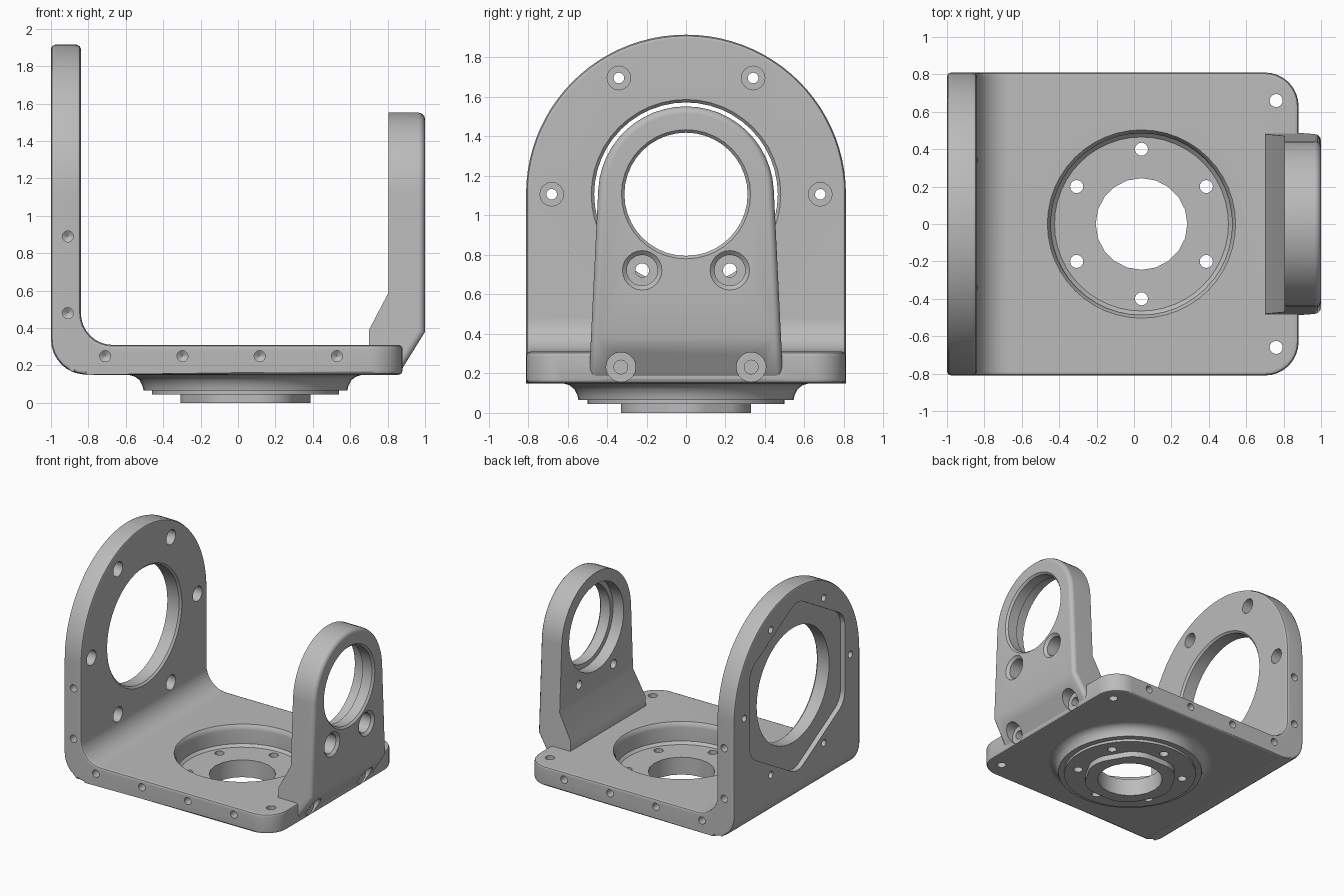
import bpy, bmesh
from math import cos, sin, pi, radians
from mathutils import Vector, Matrix

cube = bpy.data.objects.get("Cube")
if cube:
    bpy.data.objects.remove(cube, do_unlink=True)

metal = bpy.data.materials.new("grey_metal")
metal.use_nodes = True
GREY = (0.5, 0.5, 0.5, 1)
metal.diffuse_color = GREY
metal.node_tree.nodes["Principled BSDF"].inputs["Base Color"].default_value = GREY

AXIS_Z = 1.107      # height of the pivot axis
HUB_X = 0.04        # centre of the round base hub


def prism(points, axis, lo, hi):
    """Extrude a flat outline along one axis."""
    place = {"x": lambda a, b, d: (d, a, b),
             "y": lambda a, b, d: (a, d, b),
             "z": lambda a, b, d: (a, b, d)}[axis]
    bm = bmesh.new()
    ends = [[bm.verts.new(place(a, b, d)) for a, b in points] for d in (lo, hi)]
    n = len(points)
    for ring in ends:
        bm.faces.new(ring)
    for i in range(n):
        j = (i + 1) % n
        bm.faces.new((ends[0][i], ends[0][j], ends[1][j], ends[1][i]))
    bmesh.ops.recalc_face_normals(bm, faces=bm.faces)
    return bm


def turned(bm, profile, loc, axis=(0, 0, 1), seg=16):
    """Add a solid of revolution given as (radius, height) steps."""
    mat = Matrix.Translation(loc) @ Vector(axis).to_track_quat("Z", "Y").to_matrix().to_4x4()
    rings = [[bm.verts.new(mat @ Vector((r * cos(2 * pi * i / seg), r * sin(2 * pi * i / seg), h)))
              for i in range(seg)] for r, h in profile]
    for a, b in zip(rings, rings[1:]):
        for i in range(seg):
            j = (i + 1) % seg
            bm.faces.new((a[i], a[j], b[j], b[i]))
    bm.faces.new(rings[0])
    bm.faces.new(rings[-1])
    bmesh.ops.recalc_face_normals(bm, faces=bm.faces)
    return bm


def round_edges(bm, test, offset, seg):
    bm.normal_update()
    edges = [e for e in bm.edges if test(e, *(v.co for v in e.verts))]
    bmesh.ops.bevel(bm, geom=edges, offset=offset, offset_type="OFFSET", segments=seg,
                    profile=0.5, affect="EDGES", clamp_overlap=False)
    bm.normal_update()


def sharp(e):
    return len(e.link_faces) == 2 and e.calc_face_angle() > radians(50)


def hexagon(apothem, centre, turn, axis, lo, hi, corner):
    """Hexagonal prism with rounded corners."""
    r = apothem / cos(pi / 6)
    pts = [(centre[0] + r * cos(turn + k * pi / 3), centre[1] + r * sin(turn + k * pi / 3))
           for k in range(6)]
    bm = prism(pts, axis, lo, hi)
    k = "xyz".index(axis)
    round_edges(bm, lambda e, a, b: abs(a[k] - b[k]) > 0.01, corner, 5)
    return bm


def make(name, bm):
    mesh = bpy.data.meshes.new(name)
    bm.to_mesh(mesh)
    bm.free()
    obj = bpy.data.objects.new(name, mesh)
    bpy.context.scene.collection.objects.link(obj)
    return obj


def bake(obj):
    """Replace the mesh with its modified result."""
    bpy.context.view_layer.update()
    graph = bpy.context.evaluated_depsgraph_get()
    mesh = bpy.data.meshes.new_from_object(obj.evaluated_get(graph))
    obj.modifiers.clear()
    obj.data = mesh


def combine(obj, bm, operation="DIFFERENCE"):
    tool = make("tool", bm)
    tool.hide_render = True
    mod = obj.modifiers.new("combine", "BOOLEAN")
    mod.operation, mod.solver, mod.object = operation, "EXACT", tool
    bake(obj)
    bpy.data.objects.remove(tool, do_unlink=True)


def finish(obj):
    obj.data.materials.clear()
    obj.data.materials.append(metal)
    for p in obj.data.polygons:
        p.material_index = 0
    obj.data.shade_smooth()
    obj.data.set_sharp_from_angle(angle=radians(32))
    mod = obj.modifiers.new("even_shading", "WEIGHTED_NORMAL")
    mod.keep_sharp = True


# L-shaped bracket: floor plate and arched wall
bm = prism([(-1, 0.15), (0.88, 0.15), (0.88, 0.31), (-0.84, 0.31), (-0.84, 1.915), (-1, 1.915)],
           "y", -0.81, 0.81)
along_y = lambda a, b: abs(a.y - b.y) > 1
round_edges(bm, lambda e, a, b: along_y(a, b) and a.x < -0.9 and a.z < 0.2, 0.19, 8)
round_edges(bm, lambda e, a, b: along_y(a, b) and abs(a.x + 0.84) < 0.01 and a.z < 0.4, 0.17, 8)
round_edges(bm, lambda e, a, b: abs(a.z - b.z) > 0.1 and min(a.x, b.x) > 0.87, 0.18, 8)
round_edges(bm, lambda e, a, b: abs(a.x - b.x) > 0.1 and min(a.z, b.z) > 1.9, 0.808, 22)
round_edges(bm, lambda e, a, b: sharp(e), 0.022, 2)
bracket = make("yoke_bracket", bm)

# Flared hub and hexagonal boss under the plate
hub = [(0.5, 0.045), (0.5, 0.065), (0.545, 0.065), (0.55, 0.09), (0.565, 0.12),
       (0.59, 0.14), (0.63, 0.152), (0.63, 0.2)]
combine(bracket, turned(bmesh.new(), hub, (HUB_X, 0, 0), seg=48), "UNION")
combine(bracket, hexagon(0.33, (HUB_X, 0), 0, "z", 0, 0.1, 0.115), "UNION")

# Round recess in the plate and the hole through the hub
recess = [(0.465, 0.14), (0.485, 0.16), (0.485, 0.27), (0.493, 0.295), (0.51, 0.32), (0.51, 0.5)]
combine(bracket, turned(bmesh.new(), recess, (HUB_X, 0, 0), seg=48))
combine(bracket, turned(bmesh.new(), [(0.245, -0.1), (0.245, 0.3)], (HUB_X, 0, 0), seg=20))

# Bearing bore and hexagonal pocket in the wall
bore = [(0.465, -0.1), (0.465, 0.145), (0.485, 0.165), (0.485, 0.3)]
combine(bracket, turned(bmesh.new(), bore, (-1, 0, AXIS_Z), (1, 0, 0), 48))
combine(bracket, hexagon(0.61, (0, AXIS_Z), pi / 2, "x", -1.1, -0.96, 0.08))

# Screw holes of the bracket
holes = bmesh.new()
for k in range(6):
    a = k * pi / 3
    turned(holes, [(0.027, -0.1), (0.027, 0.06), (0.06, 0.06), (0.06, 0.3)],
           (-1, 0.68 * cos(a), AXIS_Z + 0.68 * sin(a)), (1, 0, 0))
    a += pi / 6
    turned(holes, [(0.035, -0.1), (0.035, 0.25)], (HUB_X + 0.4 * cos(a), 0.4 * sin(a), 0))
for s in (-1, 1):
    turned(holes, [(0.035, 0), (0.035, 0.5)], (0.76, s * 0.66, 0))
    for x, z in [(-0.91, 0.89), (-0.91, 0.48)] + [(-0.71 + 0.413 * i, 0.25) for i in range(4)]:
        turned(holes, [(0.002, -0.1), (0.03, -0.08), (0.03, 0.1)],
               (x, s * 0.81, z), (0, s, 0), 12)
combine(bracket, holes)


def foot_bolts():
    """Counterbored holes through the slanted foot of the arm."""
    bm = bmesh.new()
    for s in (-1, 1):
        turned(bm, [(0.035, -0.1), (0.035, 0), (0.075, 0), (0.075, 0.4)],
               (0.865, s * 0.33, 0.232), (1, 0, 0), 20)
    return bm


combine(bracket, foot_bolts())
finish(bracket)

# Bearing arm: side profile trimmed to a tapered arch
side = [(0.70, 0.2), (0.87, 0.17), (1, 0.38), (1, 1.7), (0.805, 1.7), (0.805, 0.59), (0.70, 0.39)]
arm = make("bearing_arm", prism(side, "y", -0.7, 0.7))
arc = [(0.445 * cos(radians(3) + i * radians(174) / 24),
        AXIS_Z + 0.445 * sin(radians(3) + i * radians(174) / 24)) for i in range(25)]
combine(arm, prism([(-0.495, 0.1), (0.495, 0.1)] + arc, "x", 0.5, 1.2), "INTERSECT")
bm = bmesh.new()
bm.from_mesh(arm.data)
round_edges(bm, lambda e, a, b: sharp(e) and min(a.x, b.x) > 0.86 and (a.z + b.z) / 2 > 0.25
            and (abs(a.x - b.x) < 0.15), 0.035, 3)
bm.to_mesh(arm.data)
bm.free()

# Arm bore, bolt holes and foot bolts
bore = [(0.35, -0.2), (0.35, 0.1), (0.312, 0.1), (0.312, 0.185), (0.328, 0.201), (0.328, 0.4)]
combine(arm, turned(bmesh.new(), bore, (0.8, 0, AXIS_Z), (1, 0, 0), 40))
holes = bmesh.new()
for s in (-1, 1):
    turned(holes, [(0.035, -0.2), (0.035, 0.08), (0.078, 0.08), (0.078, 0.18), (0.1, 0.2),
                   (0.1, 0.3)], (0.8, s * 0.222, 0.722), (1, 0, 0), 24)
combine(arm, holes)
combine(arm, foot_bolts())
finish(arm)
